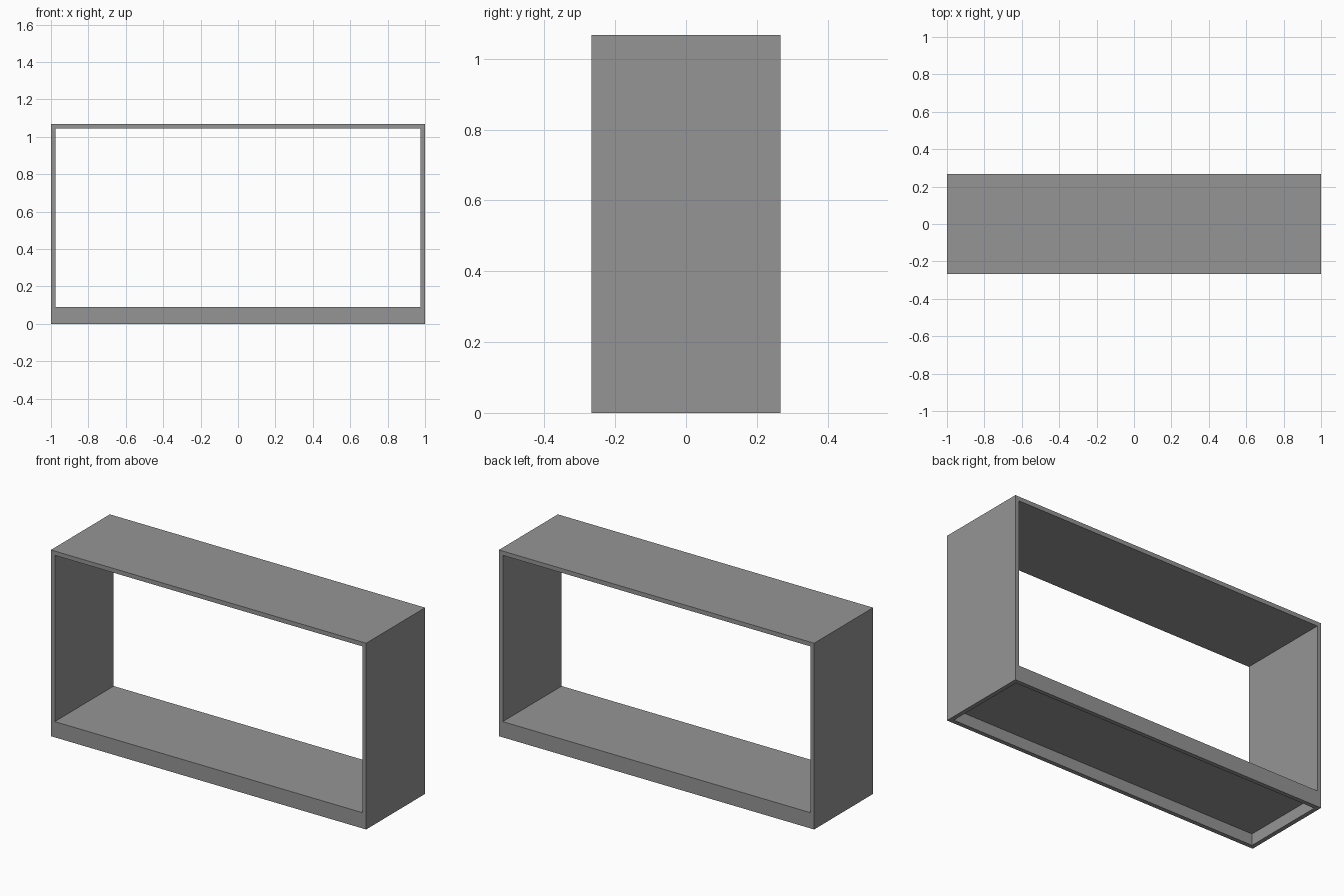
import bpy

if "Cube" in bpy.data.objects:
    bpy.data.objects.remove(bpy.data.objects["Cube"])

W, D, H = 2.0, 0.534, 1.068   # overall size
T = 0.0245                    # board thickness
SHELF = 0.09                  # top of the bottom shelf


def box(name, lo, hi):
    size = [b - a for a, b in zip(lo, hi)]
    mid = [(a + b) / 2 for a, b in zip(lo, hi)]
    bpy.ops.mesh.primitive_cube_add(size=1, location=mid)
    ob = bpy.context.object
    ob.name = name
    ob.scale = size
    bpy.ops.object.transform_apply(location=True, rotation=False, scale=True)
    return ob


# Outer case
case = box("shelf_frame", (-W / 2, -D / 2, 0), (W / 2, D / 2, H))

# Open compartment right through, and hollow plinth underneath
cutters = [
    box("compartment_cutter", (-W / 2 + T, -D, SHELF), (W / 2 - T, D, H - T)),
    box("plinth_cutter", (-W / 2 + T, -D / 2 + T, -0.1),
        (W / 2 - T, D / 2 - T, SHELF - T)),
]
bpy.context.view_layer.objects.active = case
for c in cutters:
    c.hide_render = True
    mod = case.modifiers.new(c.name, 'BOOLEAN')
    mod.operation = 'DIFFERENCE'
    mod.solver = 'EXACT'
    mod.object = c
    bpy.ops.object.modifier_apply(modifier=mod.name)
for c in cutters:
    bpy.data.objects.remove(c, do_unlink=True)

# Plain grey finish
grey = bpy.data.materials.new("plain grey")
grey.diffuse_color = (0.3, 0.3, 0.3, 1)
grey.use_nodes = True
grey.node_tree.nodes["Principled BSDF"].inputs["Base Color"].default_value = grey.diffuse_color
case.data.materials.clear()
case.data.materials.append(grey)
for p in case.data.polygons:
    p.material_index = 0
    p.use_smooth = False
